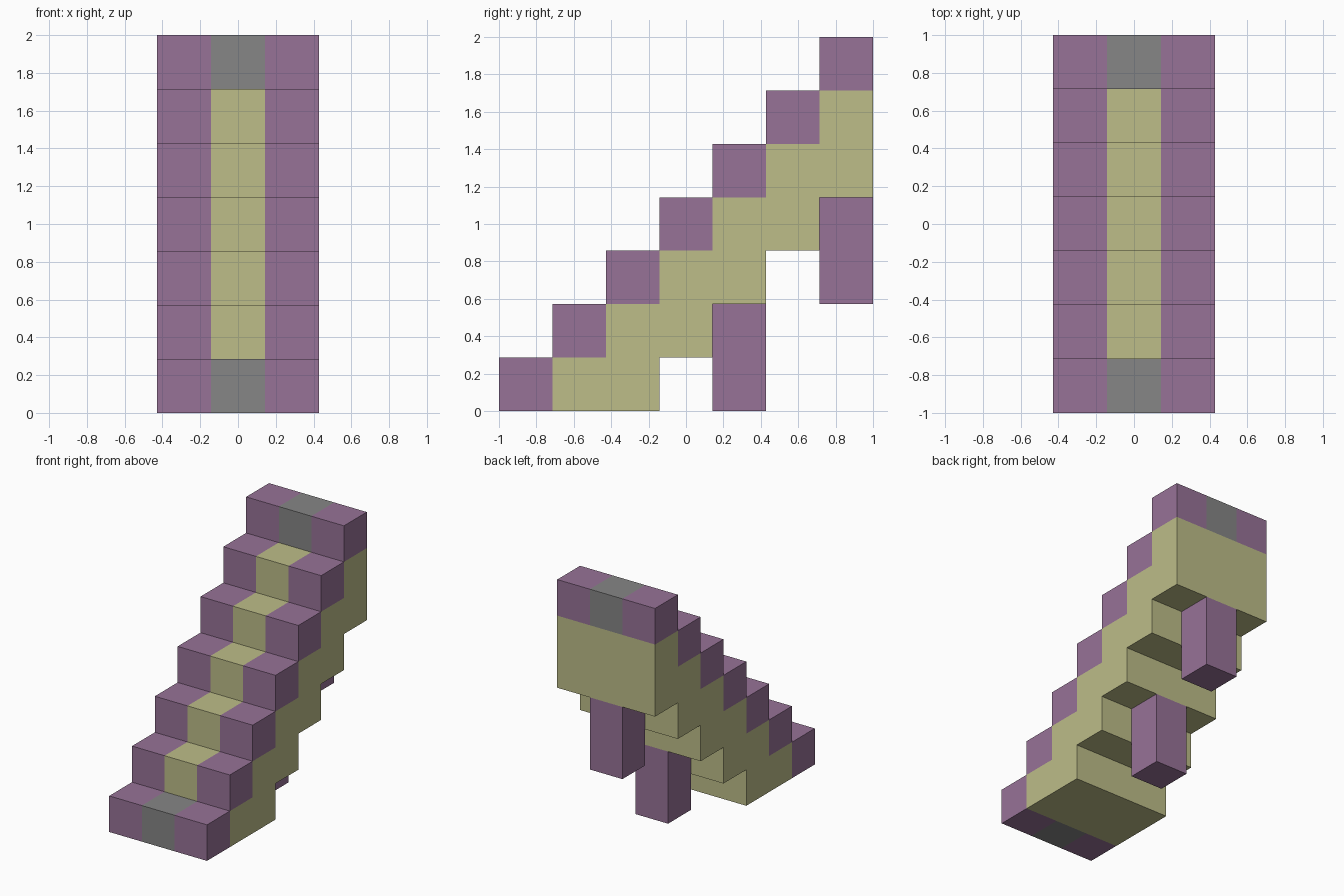
import bpy
import bmesh
import math
from mathutils import Vector

STEPS = 7
U = 2 / STEPS          # edge of one block
EPS = U / 20

cube = bpy.data.objects.get("Cube")
if cube:
    bpy.data.objects.remove(cube, do_unlink=True)


def material(name, rgb):
    mat = bpy.data.materials.new(name)
    mat.use_nodes = True
    color = (*rgb, 1)
    mat.diffuse_color = color
    mat.node_tree.nodes["Principled BSDF"].inputs["Base Color"].default_value = color
    return mat


MATERIALS = [
    material("muted purple", (0.31, 0.17, 0.31)),
    material("pale olive", (0.51, 0.51, 0.25)),
    material("mid grey", (0.24, 0.24, 0.24)),
]
PURPLE, OLIVE, GREY = range(len(MATERIALS))


def add_object(name, bm, rule):
    """Paint each face by its block position and link the finished mesh."""
    bmesh.ops.recalc_face_normals(bm, faces=bm.faces)
    for face in bm.faces:
        inside = face.calc_center_median() - face.normal * EPS
        face.material_index = rule(inside)
    mesh = bpy.data.meshes.new(name)
    bm.to_mesh(mesh)
    bm.free()
    for mat in MATERIALS:
        mesh.materials.append(mat)
    obj = bpy.data.objects.new(name, mesh)
    bpy.context.collection.objects.link(obj)
    return obj


def stair_profile():
    """Side outline in blocks: stepped underside, then treads back down."""
    points = [(0, 0), (3, 0)]
    for i in range(3, STEPS):
        points += [(i, i - 2), (i + 1, i - 2)]
    for i in reversed(range(STEPS)):
        points += [(i + 1, i + 1), (i, i + 1)]
    # drop the doubled outline points
    return [p for i, p in enumerate(points) if p not in points[:i]]


def stair_color(p):
    column = math.floor((p.y + 1) / U)
    row = math.floor(p.z / U)
    if row < column:
        return OLIVE
    if abs(p.x) > U / 2:
        return PURPLE
    return GREY if column in (0, STEPS - 1) else OLIVE


def build_stairs():
    bm = bmesh.new()
    verts = [bm.verts.new((-1.5 * U, y * U - 1, z * U)) for y, z in stair_profile()]
    side = bm.faces.new(verts)
    result = bmesh.ops.extrude_face_region(bm, geom=[side])
    moved = [g for g in result["geom"] if isinstance(g, bmesh.types.BMVert)]
    bmesh.ops.translate(bm, verts=moved, vec=(3 * U, 0, 0))

    # cut along the block grid so every colour border has an edge
    cuts = [((x * U, 0, 0), Vector((1, 0, 0))) for x in (-0.5, 0.5)]
    for i in range(1, STEPS):
        cuts.append(((0, i * U - 1, 0), Vector((0, 1, 0))))
        cuts.append(((0, 0, i * U), Vector((0, 0, 1))))
    for point, normal in cuts:
        geom = bm.verts[:] + bm.edges[:] + bm.faces[:]
        bmesh.ops.bisect_plane(bm, geom=geom, dist=1e-5, plane_co=point, plane_no=normal)
    return add_object("staircase", bm, stair_color)


def build_support(name, column, bottom):
    """Square post, two blocks tall, under the given step."""
    bm = bmesh.new()
    bmesh.ops.create_cube(bm, size=U)
    bmesh.ops.scale(bm, verts=bm.verts, vec=(1, 1, 2))
    offset = (0, (column + 0.5) * U - 1, (bottom + 1) * U)
    bmesh.ops.translate(bm, verts=bm.verts, vec=offset)
    return add_object(name, bm, lambda p: PURPLE)


build_stairs()
build_support("middle_support", 4, 0)
build_support("back_support", 6, 2)
